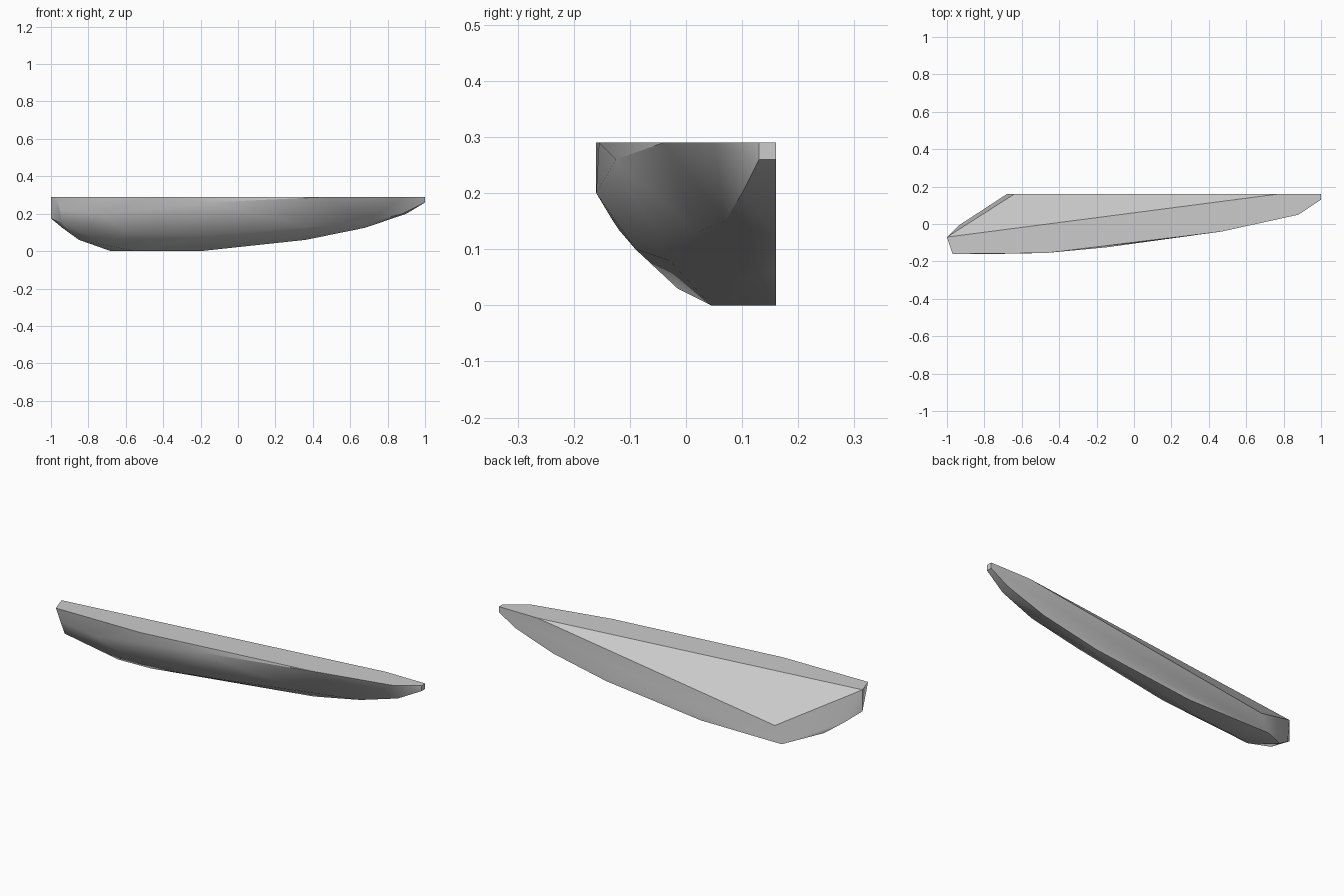
import bpy
import bmesh
import math

cube = bpy.data.objects.get("Cube")
if cube:
    bpy.data.objects.remove(cube, do_unlink=True)

BACK, DECK = 0.16, 0.29

# One grey for the whole hull
grey = bpy.data.materials.new("plain grey")
grey.use_nodes = True
colour = (0.6, 0.6, 0.6, 1)
grey.diffuse_color = colour
grey.node_tree.nodes["Principled BSDF"].inputs["Base Color"].default_value = colour

# Deck outline: flat top, cut off diagonally along the rear
deck = [(1, BACK), (1, 0.13), (0.88, 0.05), (0.47, -0.04), (-0.47, -0.155),
        (-0.97, -0.16), (-1, -0.07), (0.77, BACK)]
points = [(x, y, DECK) for x, y in deck]

# Keel line lying in the flat back wall
keel = [(1, 0.26), (0.9, 0.2), (0.68, 0.125), (0.36, 0.06), (-0.2, 0),
        (-0.68, 0), (-0.64, 0.09)]
points += [(x, BACK, z) for x, z in keel]

# Rounded front side, from the tapered tip to the blunt end
points += [
    (1, 0.13, 0.26), (0.88, 0.1, 0.2), (0.68, 0.07, 0.15), (0.36, 0.13, 0.06),
    (0.36, 0.02, 0.13), (-0.15, -0.125, 0.26), (-0.2, -0.03, 0.08),
    (-0.55, 0.045, 0), (-0.7, -0.015, 0.03), (-0.6, -0.09, 0.1),
    (-0.74, -0.16, 0.2), (-0.8, -0.12, 0.135),
]

# Blunt end
points += [(-1, -0.07, 0.175), (-0.94, -0.13, 0.15), (-0.95, -0.148, 0.22),
           (-0.94, -0.01, 0.125), (-0.85, 0.04, 0.06)]

# Wrap the outline points in a faceted convex shell
bm = bmesh.new()
for p in points:
    bm.verts.new(p)
bmesh.ops.convex_hull(bm, input=bm.verts[:])
bmesh.ops.delete(bm, geom=[v for v in bm.verts if not v.link_faces], context="VERTS")
bmesh.ops.dissolve_limit(bm, angle_limit=math.radians(0.5),
                         verts=bm.verts[:], edges=bm.edges[:])
bmesh.ops.recalc_face_normals(bm, faces=bm.faces[:])

mesh = bpy.data.meshes.new("half_hull")
bm.to_mesh(mesh)
bm.free()
mesh.materials.append(grey)
hull = bpy.data.objects.new("half_hull", mesh)
bpy.context.collection.objects.link(hull)

# Smooth the rounded side, keep the deck and back edges crisp
bpy.ops.object.select_all(action="DESELECT")
hull.select_set(True)
bpy.context.view_layer.objects.active = hull
bpy.ops.object.shade_smooth_by_angle(angle=math.radians(35))
